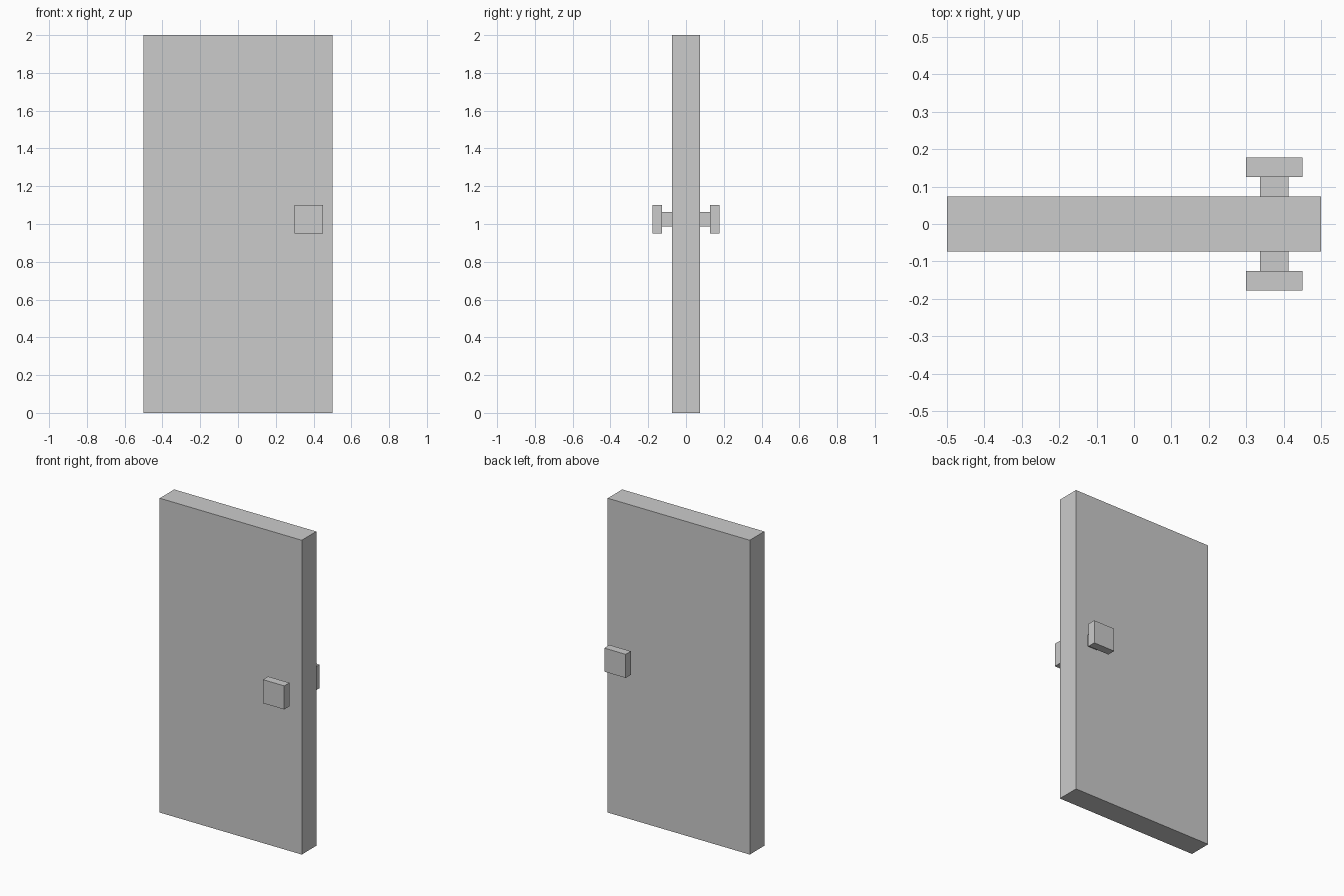
import bpy

if "Cube" in bpy.data.objects:
    bpy.data.objects.remove(bpy.data.objects["Cube"])

KNOB_X, KNOB_Z = 0.375, 1.025


def box(name, center, size):
    """Add a box whose size is baked into the mesh."""
    bpy.ops.mesh.primitive_cube_add(size=1, location=center)
    obj = bpy.context.object
    obj.name = name
    obj.scale = size
    bpy.ops.object.transform_apply(location=False, rotation=False, scale=True)
    return obj


# Door slab
box("door_panel", (0, 0, 1), (1, 0.146, 2))

# Square handle on each face: short stem and wider plate
for side, s in (("front", -1), ("back", 1)):
    box(f"{side}_handle_stem", (KNOB_X, s * 0.0995, KNOB_Z), (0.075, 0.053, 0.075))
    box(f"{side}_handle_knob", (KNOB_X, s * 0.152, KNOB_Z), (0.15, 0.052, 0.15))
